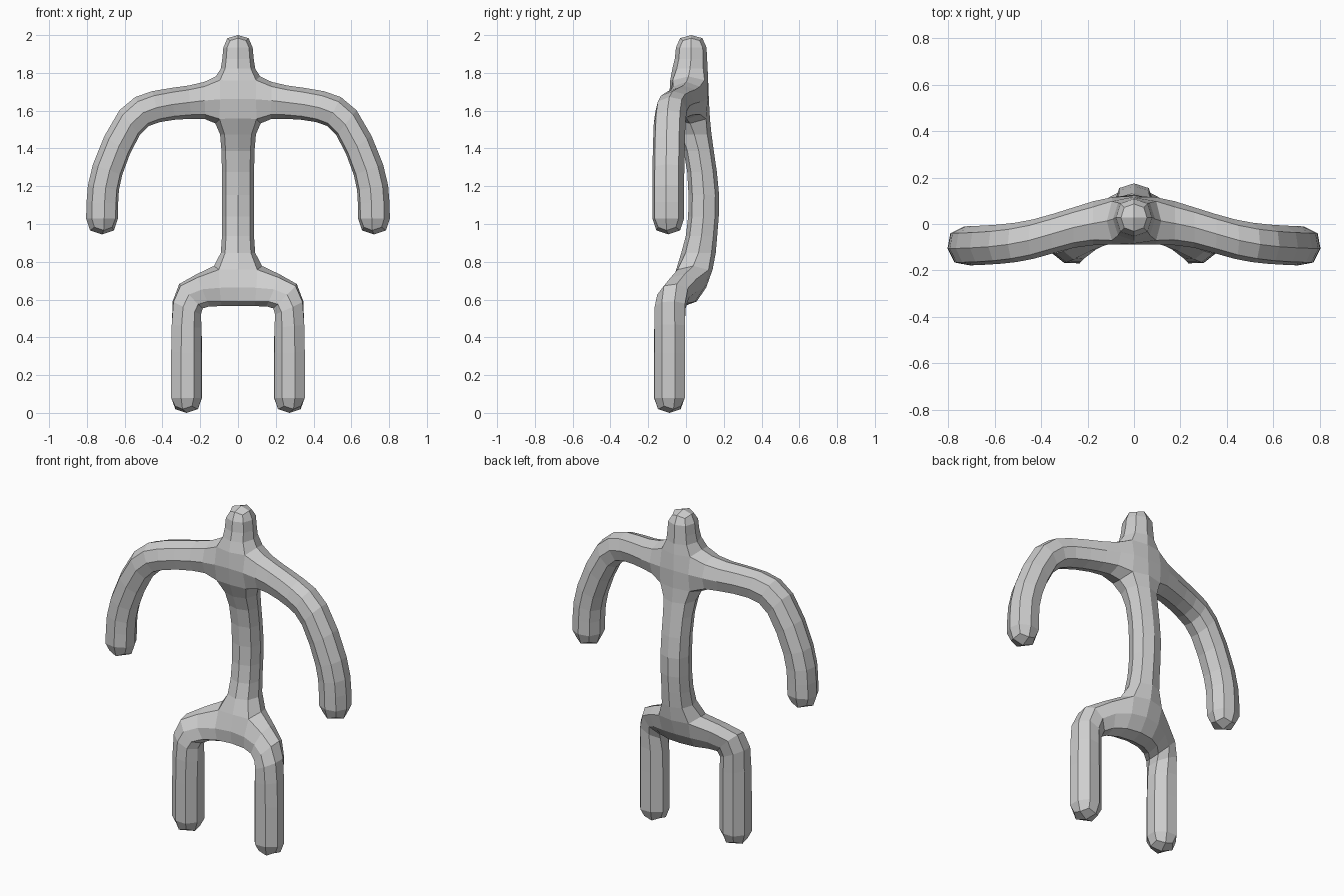
import bpy, bmesh, math
from mathutils import Vector

if "Cube" in bpy.data.objects:
    bpy.data.objects.remove(bpy.data.objects["Cube"])

clay = bpy.data.materials.new("light_grey")
clay.diffuse_color = (0.62, 0.62, 0.62, 1)
clay.use_nodes = True
clay.node_tree.nodes["Principled BSDF"].inputs["Base Color"].default_value = clay.diffuse_color

bm = bmesh.new()


def bridge(a, b, skip=()):
    """Join two four-point rings with quads, leaving out the skipped sides."""
    for i in range(4):
        if i not in skip:
            j = (i + 1) % 4
            bm.faces.new((a[i], a[j], b[j], b[i]))


def limb(start, path, side):
    """Extrude a square tube from an open side of the trunk.
    Path entries: x, y, z, downward angle, half height, half depth, twist."""
    ring = start
    for x, y, z, angle, rn, rb, twist in path:
        a, t = math.radians(angle), math.radians(twist)
        n0 = Vector((math.sin(a), 0, math.cos(a)))
        b0 = Vector((0, 1, 0))
        n = (n0 * math.cos(t) + b0 * math.sin(t)) * rn
        b = (b0 * math.cos(t) - n0 * math.sin(t)) * rb
        c = Vector((x, y, z))
        new = []
        for p in (c + n - b, c + n + b, c - n + b, c - n - b):
            new.append(bm.verts.new((p.x * side, p.y, p.z)))
        bridge(ring, new)
        ring = new
    bm.faces.new(ring)


# Trunk rings from pelvis to head: z, front y, back y, half width
trunk = [
    (0.565, -0.085, 0.065, 0.10),
    (0.765, -0.055, 0.150, 0.10),
    (0.93, 0.005, 0.165, 0.082),
    (1.15, 0.018, 0.182, 0.085),
    (1.40, -0.005, 0.145, 0.085),
    (1.55, -0.088, 0.125, 0.105),
    (1.775, -0.088, 0.117, 0.10),
    (1.87, -0.056, 0.112, 0.082),
    (2.00, -0.050, 0.105, 0.073),
]
rings = []
for z, front, back, w in trunk:
    rings.append([bm.verts.new(p) for p in
                  ((-w, front, z), (w, front, z), (w, back, z), (-w, back, z))])
PELVIS, CHEST = 0, 5
for i in range(len(rings) - 1):
    # the pelvis and chest stay open at both sides for the limbs
    bridge(rings[i], rings[i + 1], (1, 3) if i in (PELVIS, CHEST) else ())
bm.faces.new(rings[0])
bm.faces.new(rings[-1])

R = 0.085
arm = [
    (0.25, -0.01, 1.645, 4, R, R, 0),
    (0.44, -0.07, 1.627, 12, R, R, -4),
    (0.575, -0.088, 1.565, 38, 0.09, R, -8),
    (0.705, -0.094, 1.27, 72, R, R, -8),
    (0.72, -0.094, 1.115, 90, R, R, -8),
    (0.72, -0.094, 0.945, 90, R, R, -8),
]
leg = [
    (0.27, -0.08, 0.633, 45, 0.10, R, 10),
    (0.272, -0.088, 0.48, 90, R, R, 20),
    (0.272, -0.088, 0.16, 90, R, R, 20),
    (0.272, -0.088, 0.0, 90, R, R, 20),
]
# Arms and legs on both sides
for side, f, k in ((1, 1, 2), (-1, 0, 3)):
    for level, path in ((CHEST, arm), (PELVIS, leg)):
        low, high = rings[level], rings[level + 1]
        limb([high[f], high[k], low[k], low[f]], path, side)

bmesh.ops.recalc_face_normals(bm, faces=bm.faces[:])
mesh = bpy.data.meshes.new("figure_body")
bm.to_mesh(mesh)
bm.free()
mesh.materials.append(clay)
body = bpy.data.objects.new("figure_body", mesh)
bpy.context.collection.objects.link(body)

# One rounding step turns the square tubes into faceted eight-sided ones
sub = body.modifiers.new("rounding", 'SUBSURF')
sub.levels = 1
sub.render_levels = 1
sub.use_limit_surface = False
